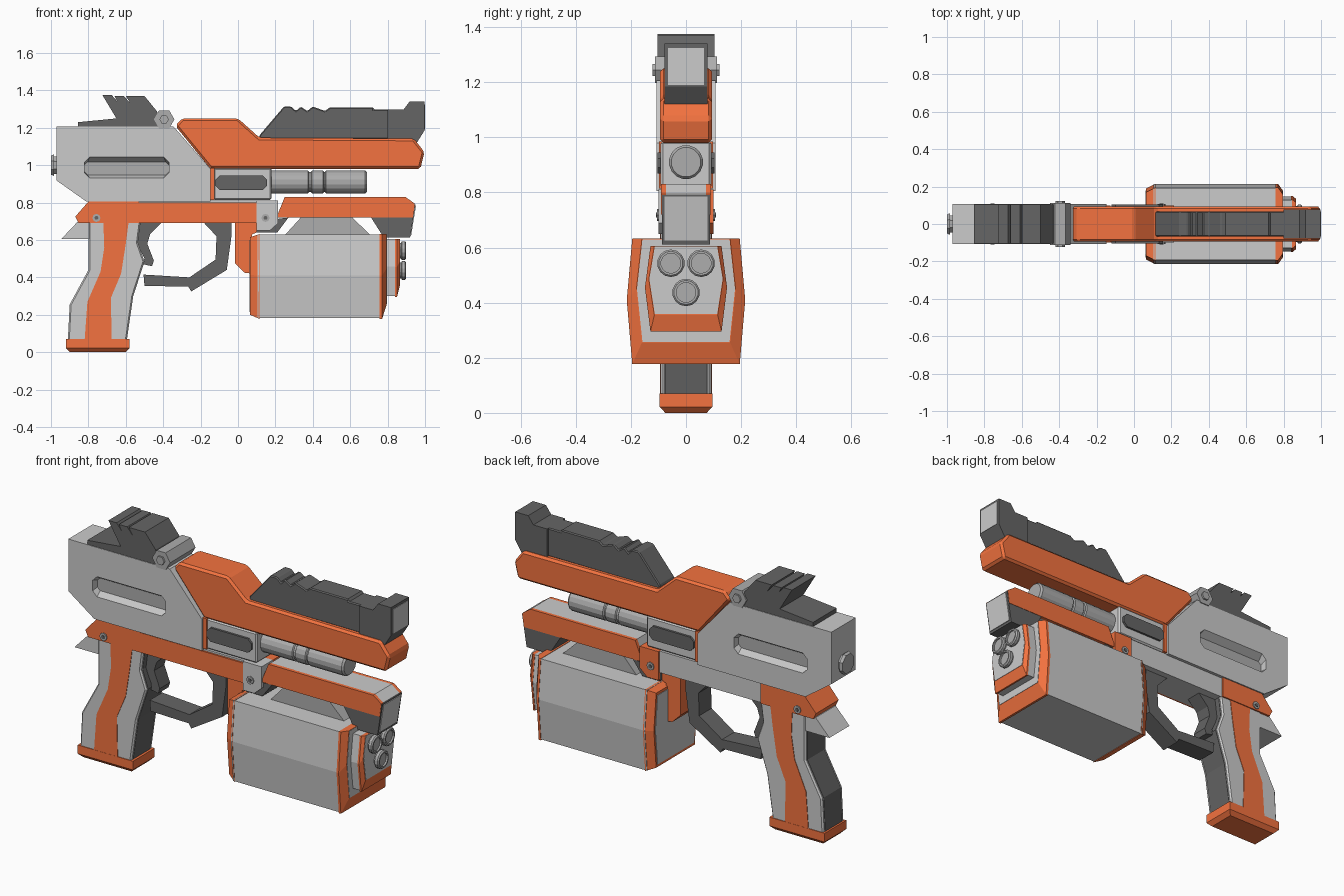
import bpy, bmesh, math

def material(name, rgb):
    m = bpy.data.materials.new(name)
    m.diffuse_color = (*rgb, 1)
    return m

ORANGE = material("orange", (0.9, 0.17, 0.05))
BLACK = material("black", (0.13, 0.13, 0.13))
DARK = material("dark_grey", (0.42, 0.42, 0.42))

def loft(name, rings, mat=None, bevel=0):
    """Skin matching rings of 3D points and cap both ends."""
    bm = bmesh.new()
    vs = [[bm.verts.new(p) for p in r] for r in rings]
    n = len(rings[0])
    for a, b in zip(vs, vs[1:]):
        for i in range(n):
            j = (i + 1) % n
            bm.faces.new((a[i], a[j], b[j], b[i]))
    bm.faces.new(vs[0])
    bm.faces.new(vs[-1])
    bmesh.ops.recalc_face_normals(bm, faces=bm.faces)
    me = bpy.data.meshes.new(name)
    bm.to_mesh(me)
    bm.free()
    ob = bpy.data.objects.new(name, me)
    bpy.context.collection.objects.link(ob)
    if mat:
        me.materials.append(mat)
    if bevel:
        mod = ob.modifiers.new("chamfer", 'BEVEL')
        mod.width, mod.segments, mod.angle_limit = bevel, 1, math.radians(40)
    return ob

def prism(name, pts, y0, y1, mat=None, bevel=0):
    """Side profile (x, z) extruded from y0 to y1."""
    return loft(name, [[(x, y, z) for x, z in pts] for y in (y0, y1)], mat, bevel)

def slab(name, pts, h, mat=None, bevel=0):
    return prism(name, pts, -h, h, mat, bevel)

def sides(name, pts, y0, y1, mat=None, bevel=0):
    for s, tag in ((-1, "front"), (1, "back")):
        prism(f"{name}_{tag}", pts, s * y0, s * y1, mat, bevel)

def box(x0, x1, z0, z1):
    return [(x0, z0), (x1, z0), (x1, z1), (x0, z1)]

def octagon(x0, x1, z0, z1, c):
    return [(x0 + c, z0), (x1 - c, z0), (x1, z0 + c), (x1, z1 - c),
            (x1 - c, z1), (x0 + c, z1), (x0, z1 - c), (x0, z0 + c)]

def circle(r, n, u=0, v=0, turn=0.0):
    return [(u + r * math.cos(2 * math.pi * (i + turn) / n),
             v + r * math.sin(2 * math.pi * (i + turn) / n)) for i in range(n)]

def turned(name, steps, y, z, n, mat):
    """Stepped cylinder along x; steps are (x, radius)."""
    return loft(name, [[(x, a, b) for a, b in circle(r, n, y, z, .5)] for x, r in steps], mat)

# Rear body with a tapered slot recess on each side
body = slab("rear_body", [(-.97, 1.207), (-.345, 1.207), (-.147, .98), (-.147, .805),
                          (-.81, .805), (-.97, .918)], .107)
for s in (-1, 1):
    cut = loft("slot_cutter", [[(x, s * .14, z) for x, z in octagon(-.82, -.37, .92, 1.065, .035)],
                               [(x, s * .06, z) for x, z in octagon(-.82, -.37, .95, 1.015, .015)]])
    cut.hide_render = True
    cut.hide_set(True)
    mod = body.modifiers.new("slot", 'BOOLEAN')
    mod.operation, mod.object, mod.solver = 'DIFFERENCE', cut, 'EXACT'
sides("slot_inlay", octagon(-.82, -.37, .945, 1.02, .015), .05, .065, DARK)
turned("rear_cap", [(-.95, .05), (-.985, .05), (-.985, .062), (-1, .055)], 0, 1.0, 8, DARK)

# Rear sight with raked fins
slab("rear_sight", [(-.855, 1.2), (-.855, 1.23), (-.70, 1.245), (-.65, 1.25), (-.725, 1.375),
                    (-.675, 1.375), (-.645, 1.34), (-.66, 1.37), (-.61, 1.37), (-.575, 1.33),
                    (-.60, 1.37), (-.50, 1.37), (-.435, 1.29), (-.40, 1.2)], .104, BLACK)
prism("sight_pivot", circle(.055, 6, -.395, 1.245), -.112, .112, DARK)
prism("sight_pivot_bolt", circle(.025, 6, -.395, 1.245), -.122, .122, DARK)

# Upper shroud and the ridged rail above it
slab("upper_shroud", [(-.335, 1.21), (-.30, 1.25), (0, 1.25), (.115, 1.147), (.94, 1.142),
                      (.997, 1.07), (.975, .98), (-.147, .98)], .094, ORANGE, .012)
slab("top_rail", [(.115, 1.14), (.115, 1.16), (.245, 1.313), (.285, 1.313), (.31, 1.29),
                  (.335, 1.313), (.37, 1.29), (.40, 1.313), (.465, 1.29), (.49, 1.308),
                  (.725, 1.308), (.725, 1.297), (.90, 1.297), (.90, 1.14)], .066, BLACK, .008)
slab("rail_muzzle", [(.80, 1.13), (.80, 1.297), (.885, 1.297), (.917, 1.34), (.997, 1.34),
                     (.997, 1.185), (.95, 1.11), (.93, 1.11)], .078, BLACK)
slab("rail_muzzle_plate", box(.98, 1.0, 1.19, 1.325), .066)

# Chamber block with window and barrel
slab("chamber_block", box(-.13, .18, .815, .985), .092, None, .008)
slab("chamber_trim", box(-.15, -.125, .815, .985), .098, ORANGE)
sides("chamber_window", octagon(-.12, .155, .868, .945, .022), .08, .104, BLACK)
turned("barrel", [(.15, .062), (.375, .062), (.38, .055), (.39, .055), (.395, .062), (.455, .062),
                  (.46, .055), (.465, .055), (.47, .062), (.68, .062), (.69, .054)], 0, .91, 16, DARK)

# Lower receiver: grey core, full-length orange plate on the front side only
slab("receiver_core", box(-.80, .10, .69, .81), .09)
prism("receiver_plate", [(-.80, .80), (-.80, .69), (.10, .69), (.10, .80)], -.1, -.085, ORANGE)
slab("receiver_tail", [(-.80, .805), (-.87, .725), (-.853, .69), (-.53, .69), (-.53, .805)],
     .1, ORANGE)
slab("front_strap", [(-.015, .70), (-.015, .475), (.035, .425), (.075, .42), (.075, .63),
                     (.10, .64), (.10, .70)], .07, ORANGE)

# Bracket joining receiver and handguard
BRACKET = [(.10, .81), (.10, .65), (.17, .65), (.215, .69), (.215, .81)]
prism("bracket_front", BRACKET, -.1, 0)
prism("bracket_back", BRACKET, 0, .1, ORANGE)
slab("bracket_foot", [(.10, .70), (.10, .64), (.21, .64), (.27, .72)], .085, BLACK)
for x in (-.757, .147):
    sides("rivet", circle(.022, 8, x, .718), .09, .106, DARK)
    sides("rivet_centre", circle(.011, 6, x, .718), .09, .109, BLACK)

# Handguard: grey core, orange cheeks, black nose
GUARD = [(.25, .83), (.895, .83), (.945, .795), (.935, .72), (.205, .72)]
slab("handguard_core", GUARD, .072)
sides("handguard_cheek", GUARD, .07, .09, ORANGE)
slab("handguard_nose", [(.71, .722), (.78, .612), (.92, .612), (.948, .79), (.90, .79)],
     .088, BLACK)
slab("nose_plate", [(.90, .625), (.926, .625), (.952, .785), (.90, .785)], .078)
slab("magazine_mount", [(.345, .73), (.60, .73), (.715, .62), (.245, .62)], .075, DARK)

# Magazine: hexagonal section shrunk by w, with raised floor b
def section(x, w, b, t=.632):
    half = [(.195 - w, t), (.215 - w, (b + t) / 2 + .005), (.195 - w, b)]
    return [(x, y, z) for y, z in half] + [(x, -y, z) for y, z in reversed(half)]

loft("magazine", [section(.105, .002, .182, .63), section(.77, .002, .182, .63)])
loft("magazine_rear_cap", [section(.065, .025, .20, .615), section(.115, 0, .178)], ORANGE)
loft("magazine_rear_plate", [section(.062, .035, .215, .60), section(.08, .035, .215, .60)])
loft("magazine_front_cap", [section(.757, 0, .177), section(.77, 0, .177),
                            section(.795, .035, .255)], ORANGE)
loft("magazine_front_plate", [section(.78, .037, .257, .63), section(.797, .037, .257, .63)])
loft("nozzle_block", [section(.79, .068, .30, .605), section(.845, .068, .30, .605)])
loft("nozzle_frame", [section(.84, .066, .295, .605), section(.85, .066, .295, .605),
                      section(.865, .08, .355, .605)], ORANGE)
loft("nozzle_plate", [section(.85, .082, .358, .604), section(.867, .082, .358, .604)])
for y, z in ((-.055, .543), (.055, .543), (0, .437)):
    turned("nozzle", [(.86, .042), (.872, .042), (.876, .05), (.892, .05), (.898, .044),
                      (.898, .036), (.888, .036)], y, z, 14, DARK)

# Grip: black core, grey side panels, orange stripe and foot
GRIP = [(-.80, .70), (-.80, .44), (-.90, .255), (-.91, .06), (-.595, .06), (-.56, .30),
        (-.50, .485), (-.535, .585), (-.52, .70)]
STRIPE = [(-.72, .695), (-.715, .56), (-.735, .43), (-.805, .27), (-.82, .065), (-.675, .065),
          (-.68, .29), (-.625, .42), (-.60, .58), (-.585, .695)]
slab("grip_core", GRIP, .075, BLACK)
sides("grip_panel", GRIP, .07, .092, None, .008)
sides("grip_stripe", STRIPE, .08, .095, ORANGE)
slab("grip_spur", [(-.945, .605), (-.86, .695), (-.78, .695), (-.78, .605)], .088)
loft("grip_foot", [[(sx * a - .75, sy * b, z) for sx, sy in ((-1, -1), (1, -1), (1, 1), (-1, 1))]
                   for a, b, z in ((.148, .075, 0), (.17, .096, .022), (.17, .096, .07))], ORANGE)

# Trigger and trigger guard
slab("trigger", [(-.53, .70), (-.40, .70), (-.47, .63), (-.485, .58), (-.45, .49), (-.46, .46),
                 (-.53, .475), (-.50, .50), (-.54, .585)], .045, BLACK)
slab("trigger_guard", [(-.035, .70), (-.035, .62), (-.06, .44), (-.25, .325), (-.265, .35),
                       (-.50, .355), (-.505, .415), (-.26, .40), (-.12, .495), (-.115, .62),
                       (-.19, .70)], .055, BLACK)
